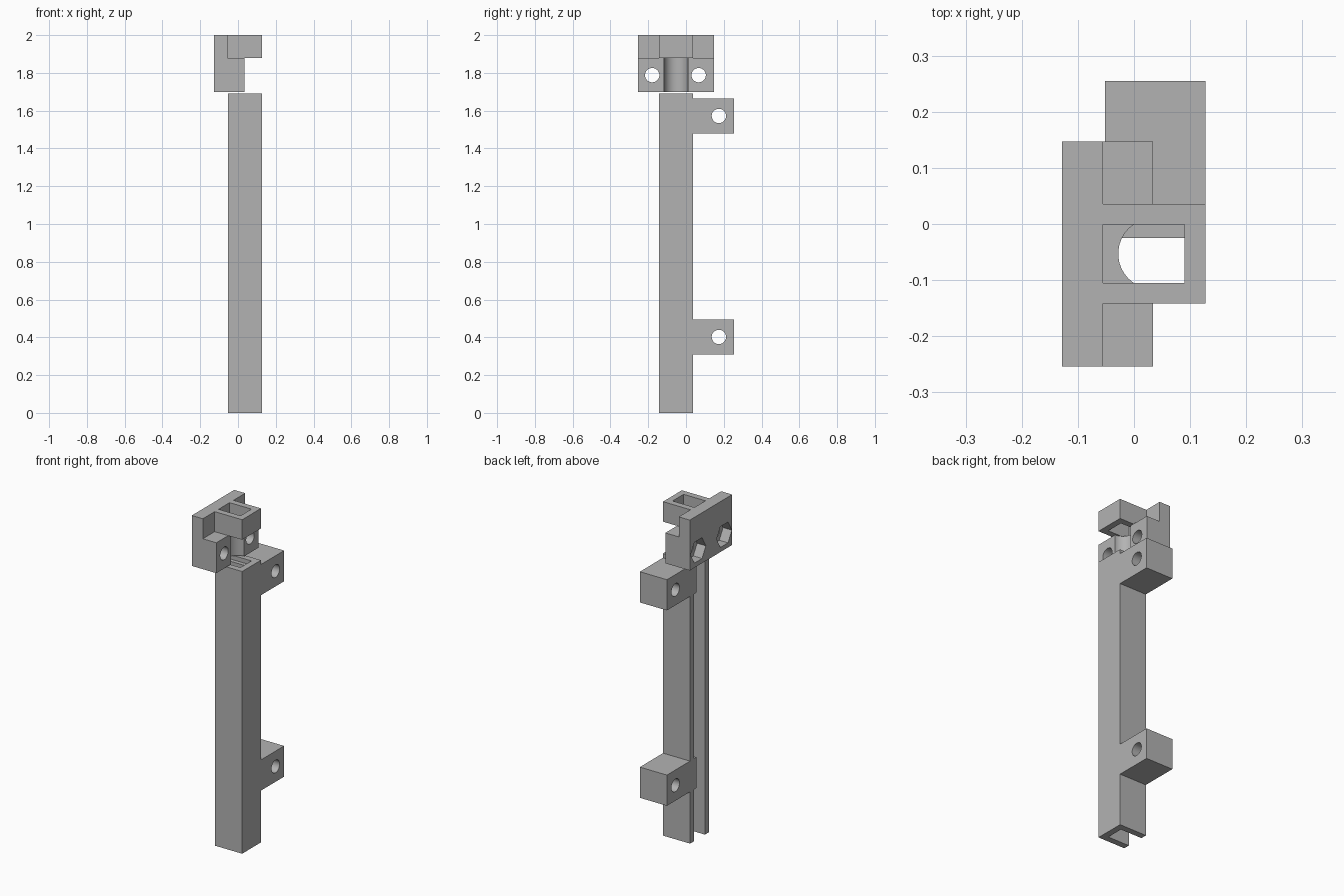
import bpy, bmesh, math

cube = bpy.data.objects.get("Cube")
if cube:
    bpy.data.objects.remove(cube, do_unlink=True)

grey = bpy.data.materials.new("plain_grey")
grey.use_nodes = True
grey.diffuse_color = (0.45, 0.45, 0.45, 1)
grey.node_tree.nodes["Principled BSDF"].inputs["Base Color"].default_value = (0.45, 0.45, 0.45, 1)

PLACE = {
    "x": lambda a, b, t: (t, a, b),
    "y": lambda a, b, t: (a, t, b),
    "z": lambda a, b, t: (a, b, t),
}


def prism(name, profile, axis, lo, hi):
    """Extrude a 2D profile along an axis."""
    bm = bmesh.new()
    ends = [[bm.verts.new(PLACE[axis](a, b, t)) for a, b in profile] for t in (lo, hi)]
    bm.faces.new(ends[0])
    bm.faces.new(ends[1])
    n = len(profile)
    for i in range(n):
        j = (i + 1) % n
        bm.faces.new((ends[0][i], ends[0][j], ends[1][j], ends[1][i]))
    bmesh.ops.recalc_face_normals(bm, faces=bm.faces)
    mesh = bpy.data.meshes.new(name)
    bm.to_mesh(mesh)
    bm.free()
    mesh.materials.append(grey)
    obj = bpy.data.objects.new(name, mesh)
    bpy.context.collection.objects.link(obj)
    return obj


def rect(a0, a1, b0, b1):
    return [(a0, b0), (a1, b0), (a1, b1), (a0, b1)]


def polygon(a, b, radius, sides):
    return [(a + radius * math.cos(2 * math.pi * i / sides),
             b + radius * math.sin(2 * math.pi * i / sides)) for i in range(sides)]


def combine(obj, other, operation):
    """Apply a boolean and discard the second object."""
    mod = obj.modifiers.new("combine", "BOOLEAN")
    mod.operation = operation
    mod.solver = "EXACT"
    mod.object = other
    bpy.context.view_layer.objects.active = obj
    bpy.ops.object.modifier_apply(modifier=mod.name)
    bpy.data.objects.remove(other, do_unlink=True)


def channel_profile(open_x):
    """U section with its open side facing -x."""
    x1, y0, y1, wall = 0.127, -0.142, 0.036, 0.037
    return [(open_x, y0), (x1, y0), (x1, y1), (open_x, y1), (open_x, y1 - wall),
            (x1 - wall, y1 - wall), (x1 - wall, y0 + wall), (open_x, y0 + wall)]


# Long U channel
rail = prism("channel_rail", channel_profile(-0.052), "z", 0, 1.69)

# Mounting lugs, reaching a little way into the channel
for z in (0.402, 1.572):
    lug = prism("mounting_lug", rect(-0.025, 0.255, z - 0.092, z + 0.092), "x", -0.052, 0.127)
    combine(rail, lug, "UNION")
    combine(rail, prism("lug_hole", polygon(0.174, z, 0.038, 40), "x", -0.2, 0.2), "DIFFERENCE")

# Stepped clamp with a back plate and a lower block
clamp = prism("clamp_block", [(-0.128, 1.698), (0.034, 1.698), (0.034, 1.88),
                              (-0.055, 1.88), (-0.055, 2), (-0.128, 2)], "y", -0.254, 0.147)

# Round groove in the face of the lower block
combine(clamp, prism("groove", polygon(0.035, -0.053, 0.063, 64), "z", 1.6, 1.95), "DIFFERENCE")

# Bolt holes with hexagonal nut recesses behind
for y in (-0.179, 0.067):
    combine(clamp, prism("bolt_hole", polygon(y, 1.788, 0.038, 40), "x", -0.2, 0.2), "DIFFERENCE")
    combine(clamp, prism("nut_recess", polygon(y, 1.788, 0.072, 6), "x", -0.2, -0.07), "DIFFERENCE")

# Upper socket continuing the channel section
combine(clamp, prism("upper_socket", channel_profile(-0.055), "z", 1.88, 2), "UNION")

# Smooth the round surfaces, keep edges sharp
for obj in (rail, clamp):
    bpy.ops.object.select_all(action="DESELECT")
    obj.select_set(True)
    bpy.context.view_layer.objects.active = obj
    bpy.ops.object.shade_smooth_by_angle(angle=math.radians(30))
